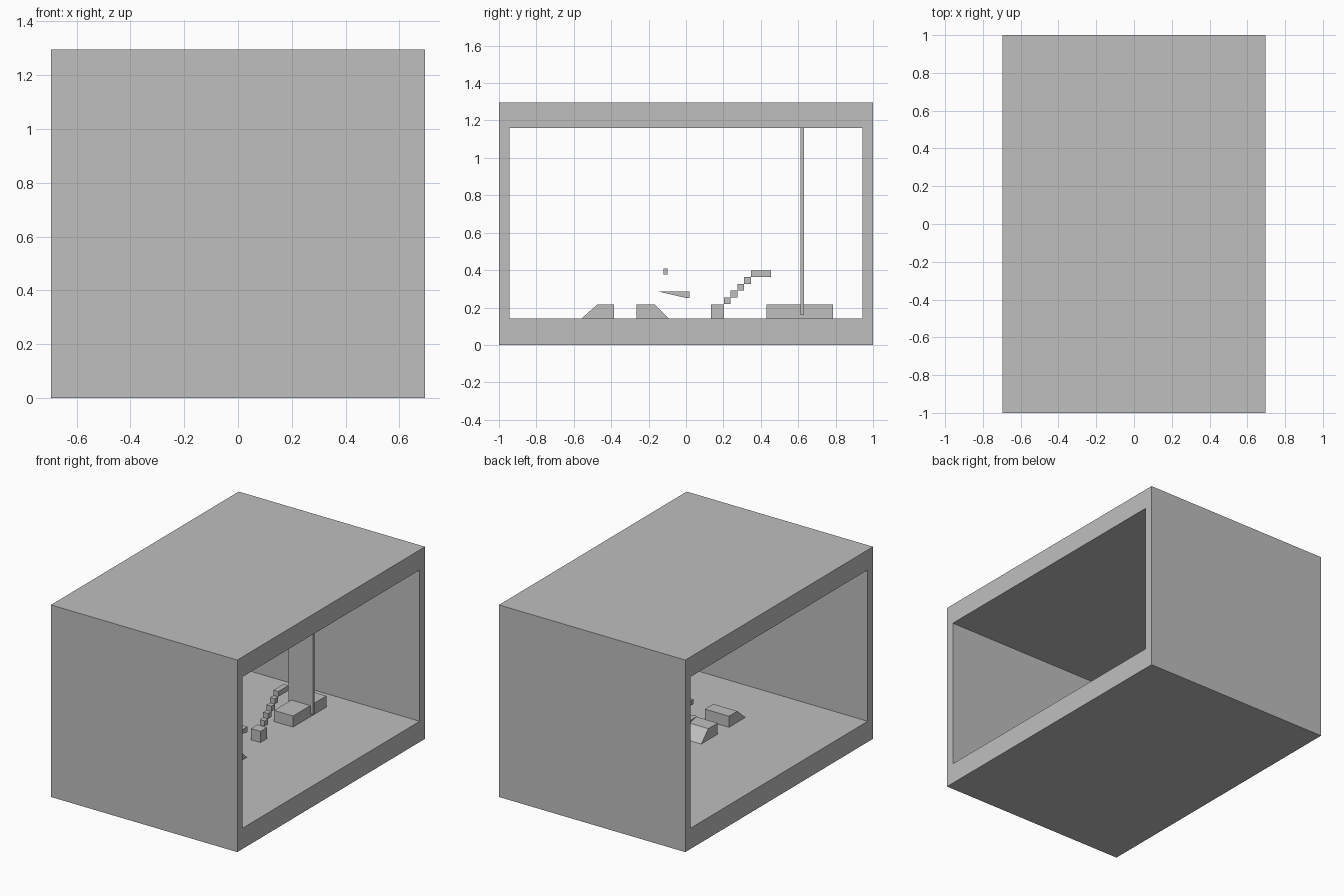
import bpy
import bmesh

cube = bpy.data.objects.get("Cube")
if cube:
    bpy.data.objects.remove(cube, do_unlink=True)

GREY = (0.52, 0.52, 0.52, 1.0)
grey = bpy.data.materials.new("plain grey")
grey.use_nodes = True
grey.diffuse_color = GREY
grey.node_tree.nodes["Principled BSDF"].inputs["Base Color"].default_value = GREY

CENTRE = 0.039  # the course runs along this x


def finish(name, bm):
    bmesh.ops.recalc_face_normals(bm, faces=bm.faces)
    mesh = bpy.data.meshes.new(name)
    bm.to_mesh(mesh)
    bm.free()
    mesh.materials.append(grey)
    obj = bpy.data.objects.new(name, mesh)
    bpy.context.collection.objects.link(obj)
    return obj


def rect(y0, y1, z0, z1):
    return [(y0, z0), (y1, z0), (y1, z1), (y0, z1)]


def prism(name, profile, width):
    """Extrude a (y, z) profile along x about the course centre line."""
    bm = bmesh.new()
    rings = [[bm.verts.new((CENTRE + s * width / 2, y, z)) for y, z in profile]
             for s in (-1, 1)]
    for ring in rings:
        bm.faces.new(ring)
    a, b = rings
    for i in range(len(profile)):
        j = (i + 1) % len(profile)
        bm.faces.new((a[i], a[j], b[j], b[i]))
    return finish(name, bm)


def tunnel(name, outer, inner, half):
    """Rectangular tube along x, open at both sides."""
    bm = bmesh.new()
    loops = [[bm.verts.new((x, y, z)) for y, z in prof]
             for x, prof in ((-half, outer), (half, outer), (half, inner), (-half, inner))]
    for k in range(4):
        a, b = loops[k], loops[(k + 1) % 4]
        for i in range(4):
            j = (i + 1) % 4
            bm.faces.new((a[i], a[j], b[j], b[i]))
    return finish(name, bm)


# Room shell: floor, ceiling and two end walls
FLOOR, CEILING, TOP = 0.14, 1.16, 0.215
tunnel("room_shell", rect(-1, 1, 0, 1.295), rect(-0.943, 0.943, FLOOR, CEILING), 0.695)

# Two sloped floor blocks facing away from each other
prism("front_ramp_block",
      [(-0.56, FLOOR), (-0.385, FLOOR), (-0.385, TOP), (-0.475, TOP)], 0.18)
prism("middle_ramp_block",
      [(-0.265, FLOOR), (-0.09, FLOOR), (-0.165, TOP), (-0.265, TOP)], 0.18)

# Floating wedge and small floating block
prism("floating_wedge",
      [(-0.15, 0.286), (0, 0.251), (0.02, 0.251), (0.02, 0.286)], 0.036)
prism("floating_block", rect(-0.12, -0.099, 0.377, 0.409), 0.021)

# Pedestal, rising steps and landing
prism("step_pedestal", rect(0.133, 0.203, FLOOR, TOP), 0.072)
STEP = 0.036
for n in range(4):
    y, z = 0.203 + n * STEP, 0.218 + n * STEP
    prism(f"step_{n + 1}", rect(y, y + STEP, z, z + STEP), STEP)
prism("landing", rect(0.348, 0.455, 0.362, 0.397), STEP)

# Goal platform and the tall thin panel through it
prism("goal_platform", rect(0.43, 0.785, FLOOR, TOP), 0.142)
prism("tall_panel", rect(0.613, 0.631, 0.16, CEILING), 0.18)
